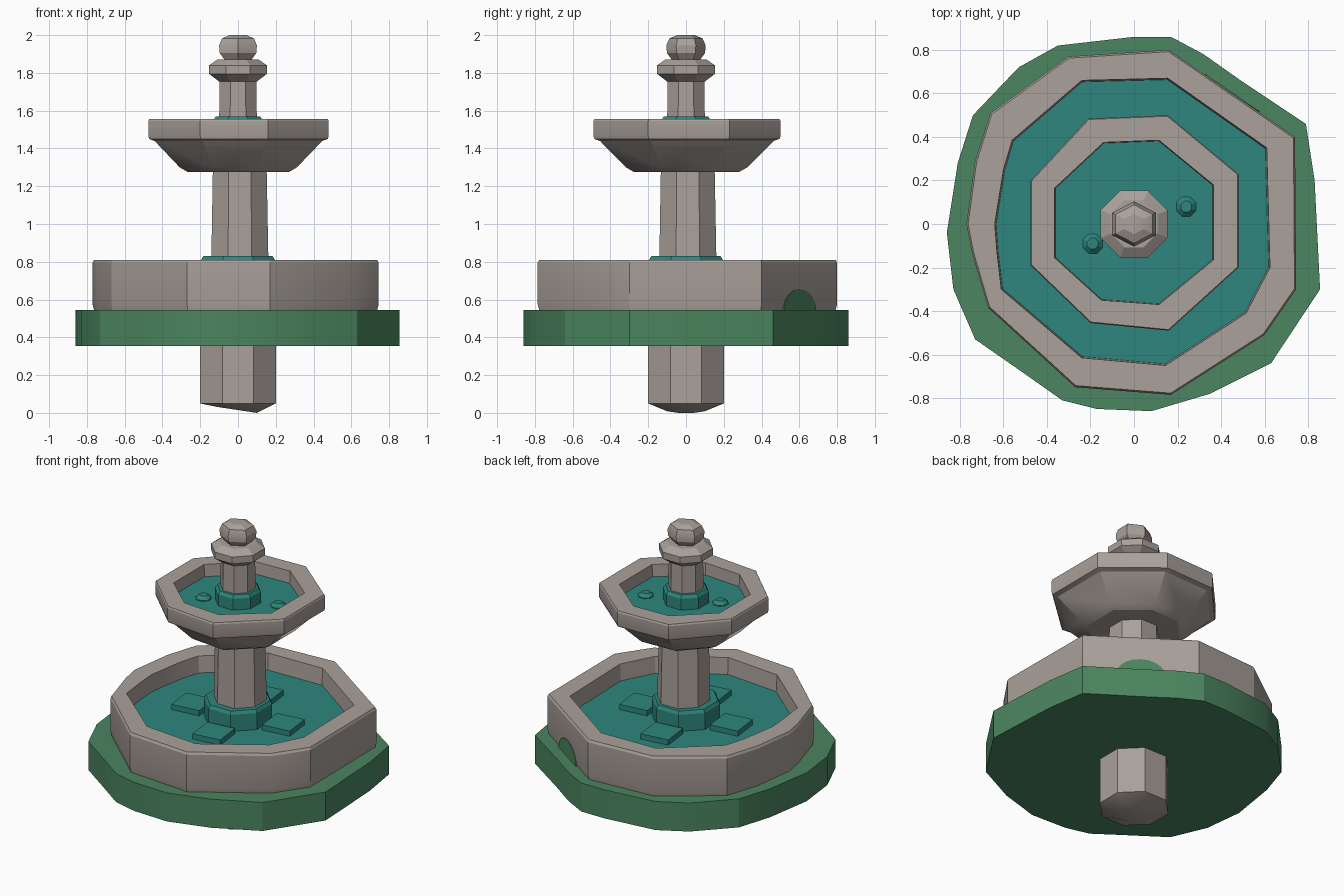
import bpy, bmesh, math
from mathutils import Vector

cube = bpy.data.objects.get("Cube")
if cube:
    bpy.data.objects.remove(cube, do_unlink=True)


def make_material(name, rgb):
    mat = bpy.data.materials.new(name)
    mat.use_nodes = True
    mat.diffuse_color = (*rgb, 1)
    mat.node_tree.nodes["Principled BSDF"].inputs["Base Color"].default_value = (*rgb, 1)
    return mat


stone = make_material("warm grey stone", (0.40, 0.355, 0.325))
grass = make_material("grass green", (0.07, 0.235, 0.115))
water = make_material("teal water", (0.026, 0.24, 0.205))


def finish(name, bm, mats, smooth=True):
    bmesh.ops.recalc_face_normals(bm, faces=bm.faces)
    mesh = bpy.data.meshes.new(name)
    bm.to_mesh(mesh)
    bm.free()
    obj = bpy.data.objects.new(name, mesh)
    bpy.context.collection.objects.link(obj)
    for mat in mats:
        mesh.materials.append(mat)
    if smooth:
        bpy.ops.object.select_all(action="DESELECT")
        obj.select_set(True)
        bpy.context.view_layer.objects.active = obj
        bpy.ops.object.shade_smooth_by_angle(angle=math.radians(25))
    return obj


def loft(name, rings, mats, top_index=0, smooth=True):
    """Skin a stack of (outline, scale, height) rings and cap both ends."""
    bm = bmesh.new()
    loops = [[bm.verts.new((x * s, y * s, z)) for x, y in outline]
             for outline, s, z in rings]
    count = len(loops[0])
    for low, high in zip(loops, loops[1:]):
        for i in range(count):
            j = (i + 1) % count
            bm.faces.new((low[i], low[j], high[j], high[i]))
    bm.faces.new(loops[0])
    bm.faces.new(loops[-1]).material_index = top_index
    return finish(name, bm, mats, smooth)


def polygon(sides, radius, turn=0.5, cx=0, cy=0):
    """Regular outline whose flats lie at the given radius when turn is a half."""
    r = radius / math.cos(math.pi / sides)
    return [(cx + r * math.cos(math.tau * (i + turn) / sides),
             cy + r * math.sin(math.tau * (i + turn) / sides)) for i in range(sides)]


# Outlines of the hand-cut parts
lawn = [(0, .86), (.17, .86), (.32, .78), (.49, .66), (.79, .46), (.83, .2),
        (.855, -.3), (.63, -.64), (.35, -.78), (.08, -.86), (-.17, -.85),
        (-.33, -.81), (-.5, -.69), (-.73, -.53), (-.83, -.3), (-.86, -.04),
        (-.81, .28), (-.74, .5), (-.53, .72), (-.35, .82)]
wall_out = [(-.3, .77), (.16, .8), (.74, .4), (.745, -.3), (.6, -.51), (.17, -.785),
            (-.27, -.75), (-.67, -.385), (-.745, -.13), (-.77, 0), (-.73, .29), (-.66, .51)]
wall_in = [(-.24, .66), (.155, .67), (.61, .35), (.625, -.2), (.515, -.41), (.145, -.65),
           (-.24, -.615), (-.61, -.3), (-.63, -.13), (-.64, 0), (-.6, .25), (-.56, .385)]
bowl_out = [(-.21, .485), (.155, .5), (.48, .23), (.48, -.2), (.16, -.49), (-.2, -.455),
            (-.475, -.19), (-.475, .2)]
bowl_in = [(-.14, .375), (.115, .385), (.365, .18), (.365, -.165), (.115, -.37),
           (-.15, -.35), (-.365, -.155), (-.365, .165)]

# Foot post with a blunt, chamfered underside
foot = polygon(8, .2)
foot_post = loft("foot_post", [(foot, .5, .015), (foot, 1, .05), (foot, 1, .4)], [stone])
for v in foot_post.data.vertices:
    if v.co.z < .03:
        v.co.z = max(0, .015 - .15 * v.co.x)

# Lawn slab
loft("lawn_base", [(lawn, 1, .355), (lawn, 1, .545)], [grass])

# Lower pool: wall, rim and water floor
loft("lower_pool", [(wall_out, .985, .53), (wall_out, 1, .575), (wall_out, 1, .795),
                    (wall_out, .99, .81), (wall_in, 1, .81), (wall_in, .99, .7)],
     [stone, water], 1)

# Water collar and the four low steps around the column
collar = polygon(8, .195)
loft("lower_collar", [(collar, 1, .69), (collar, 1, .81), (collar, .94, .83)], [water])
for i, side in enumerate(("left", "back", "right", "front")):
    a = math.tau * i / 4 + .12
    step = polygon(4, .095, .5 + a * 4 / math.tau, .31 * math.cos(a), .31 * math.sin(a))
    loft("pool_step_" + side, [(step, 1, .69), (step, 1, .735)], [water], smooth=False)

# Main column, tapering slightly
shaft = polygon(8, .153, .5, .01, .01)
loft("main_column", [(shaft, 1, .7), (shaft, .93, 1.3)], [stone])

# Upper bowl: sloping underside, thick rim, water inside
loft("upper_bowl", [(bowl_out, .56, 1.275), (bowl_out, .65, 1.3), (bowl_out, .93, 1.44),
                    (bowl_out, .99, 1.45), (bowl_out, 1, 1.465), (bowl_out, 1, 1.545),
                    (bowl_out, .99, 1.555), (bowl_in, 1, 1.555), (bowl_in, .99, 1.475)],
     [stone, water], 1)
collar = polygon(8, .13)
loft("upper_collar", [(collar, 1, 1.46), (collar, 1, 1.55), (collar, .9, 1.57)], [water])

# Ripples on the upper water
for name, x, y in (("ripple_left", .24, .08), ("ripple_right", -.19, -.09)):
    low, high = polygon(8, .045, .5, x, y), polygon(8, .025, .5, x, y)
    loft(name, [(low, 1, 1.465), (low, 1, 1.48), (high, 1, 1.5)], [water])

# Top column, moulded ring and faceted finial
neck = polygon(8, .1)
loft("top_column", [(neck, 1, 1.48), (neck, .98, 1.78)], [stone])
ring = polygon(8, .153)
loft("moulded_ring", [(ring, .66, 1.755), (ring, 1, 1.795), (ring, 1, 1.84),
                      (ring, .7, 1.872)], [stone])
knob = polygon(6, .1, .5)
knob = [(x, y * .9) for x, y in knob]
loft("finial", [(knob, .68, 1.865), (knob, .97, 1.905), (knob, 1, 1.945),
                (knob, .85, 1.982), (knob, .45, 2.0)], [stone])

# Moss patch: a thin half disc on the back left wall
along = (Vector((.16, .8, 0)) - Vector((.74, .4, 0))).normalized()
outward = Vector((-along.y, along.x, 0))
if outward.y < 0:
    outward = -outward
bm = bmesh.new()
arc = [bm.verts.new(Vector((.45, .6, .545)) + outward * .004
                    + along * .15 * math.cos(math.pi * i / 10)
                    + Vector((0, 0, .11 * math.sin(math.pi * i / 10)))) for i in range(11)]
plate = bm.faces.new(arc)
back = bmesh.ops.extrude_face_region(bm, geom=[plate])["geom"]
for v in back:
    if isinstance(v, bmesh.types.BMVert):
        v.co -= outward * .008
finish("moss_patch", bm, [grass], False)
